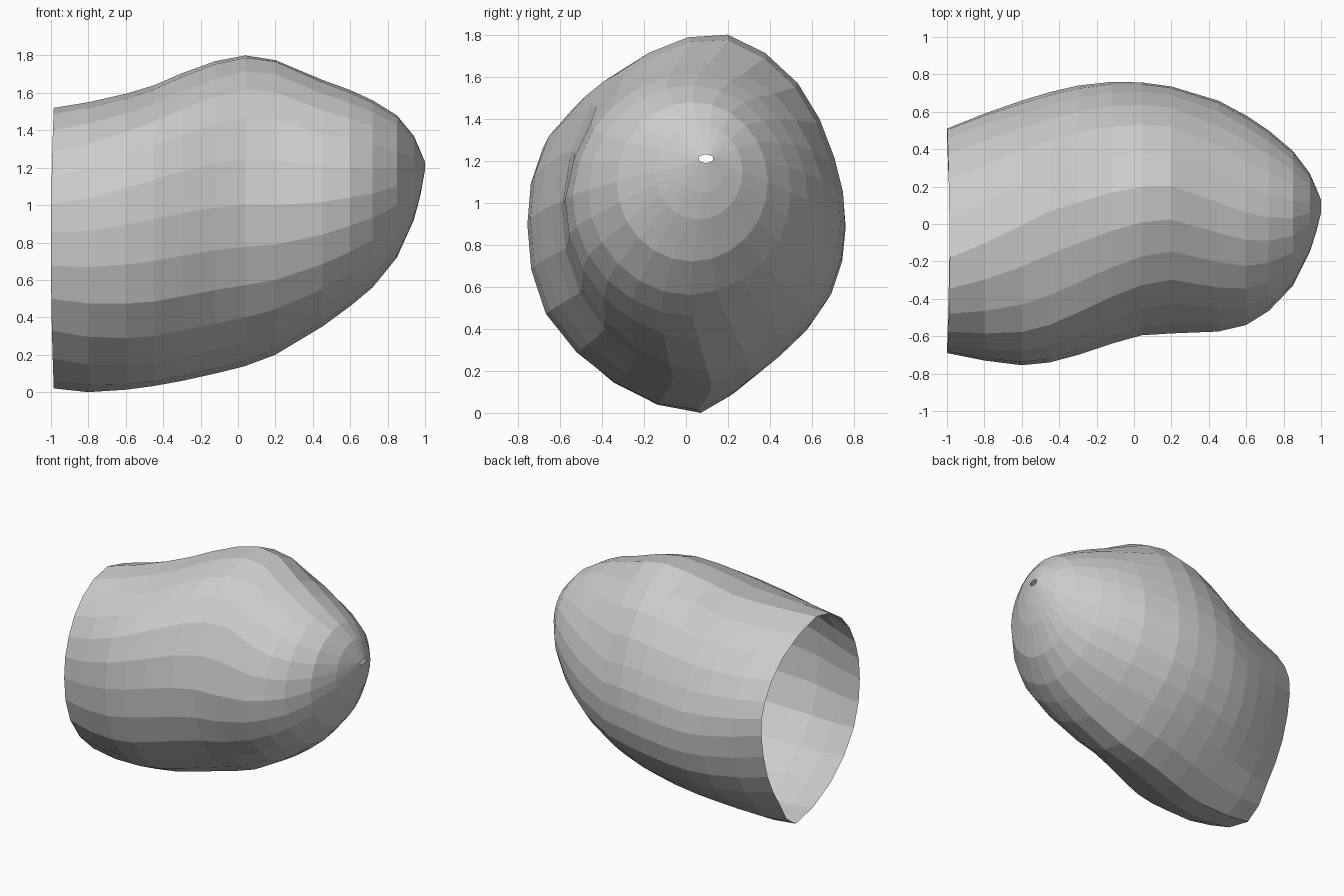
import bpy, bmesh, math

if "Cube" in bpy.data.objects:
    bpy.data.objects.remove(bpy.data.objects["Cube"])

# Stations along the body: x, y min, y max, z min, z max
STATIONS = [
    (-0.985, -0.69, 0.51, 0.02, 1.52), (-0.8, -0.73, 0.59, 0.0, 1.55),
    (-0.6, -0.755, 0.66, 0.013, 1.595), (-0.45, -0.74, 0.705, 0.033, 1.64),
    (-0.3, -0.70, 0.74, 0.06, 1.705), (-0.12, -0.64, 0.76, 0.1, 1.77),
    (0.04, -0.595, 0.757, 0.14, 1.80), (0.2, -0.585, 0.735, 0.2, 1.775),
    (0.45, -0.575, 0.66, 0.35, 1.67), (0.6, -0.54, 0.58, 0.46, 1.615),
    (0.72, -0.465, 0.50, 0.56, 1.56), (0.85, -0.33, 0.39, 0.72, 1.48),
    (0.94, -0.15, 0.27, 0.92, 1.37), (0.975, -0.04, 0.19, 1.05, 1.29),
    (1.0, 0.06, 0.13, 1.19, 1.23),
]
# Key cross-sections (y, z), starting at the bottom and going round by +y
SECTIONS = [
    (-0.985, [(.07, .02), (.27, .24), (.43, .52), (.51, .87), (.46, 1.11), (.24, 1.36),
              (-.18, 1.52), (-.48, 1.4), (-.64, 1.15), (-.69, .85), (-.62, .5), (-.35, .18)]),
    (-0.5, [(.06, .03), (.4, .24), (.62, .5), (.69, .82), (.62, 1.12), (.43, 1.42),
            (.05, 1.62), (-.4, 1.52), (-.67, 1.3), (-.75, .92), (-.66, .48), (-.32, .15)]),
    (0.2, [(.1, .2), (.45, .38), (.67, .62), (.735, .9), (.69, 1.2), (.52, 1.55),
           (.2, 1.775), (-.15, 1.7), (-.43, 1.46), (-.59, 1.0), (-.5, .6), (-.25, .32)]),
    (0.85, [(math.sin(i * math.pi / 6), -math.cos(i * math.pi / 6)) for i in range(12)]),
]


def refine(pts):
    """Double the point count of a closed loop with a smooth midpoint."""
    n, out = len(pts), []
    for i in range(n):
        a, b, c, d = (pts[(i + k) % n] for k in (-1, 0, 1, 2))
        out.append(b)
        out.append(tuple((9 * (b[k] + c[k]) - a[k] - d[k]) / 16 for k in (0, 1)))
    return out


def unit(pts):
    """Scale a loop into the 0..1 square."""
    axes = []
    for k in (0, 1):
        v = [p[k] for p in pts]
        lo, hi = min(v), max(v)
        axes.append([(q - lo) / (hi - lo) for q in v])
    return list(zip(*axes))


KEYS = [(x, unit(refine(p))) for x, p in SECTIONS]


def section_at(x):
    """Blend neighbouring key sections."""
    for (x0, p0), (x1, p1) in zip(KEYS, KEYS[1:]):
        if x <= x1:
            t = (x - x0) / (x1 - x0)
            return unit([tuple(a[k] + t * (b[k] - a[k]) for k in (0, 1)) for a, b in zip(p0, p1)])
    return KEYS[-1][1]


# Hollow shell, open at the -x end with a pinhole at the tip
bm = bmesh.new()
rings = []
for s, (x, y0, y1, z0, z1) in enumerate(STATIONS):
    ring = []
    for u, w in section_at(x):
        bow = 0.015 * (1 - (2 * w - 1) ** 2) if s == 0 else 0  # slightly bowed rim
        ring.append(bm.verts.new((x - bow, y0 + u * (y1 - y0), z0 + w * (z1 - z0))))
    rings.append(ring)
for r0, r1 in zip(rings, rings[1:]):
    n = len(r0)
    for i in range(n):
        j = (i + 1) % n
        bm.faces.new((r0[i], r0[j], r1[j], r1[i]))
bmesh.ops.recalc_face_normals(bm, faces=bm.faces)
mesh = bpy.data.meshes.new("shell")
bm.to_mesh(mesh)
bm.free()
bpy.context.collection.objects.link(bpy.data.objects.new("shell", mesh))
